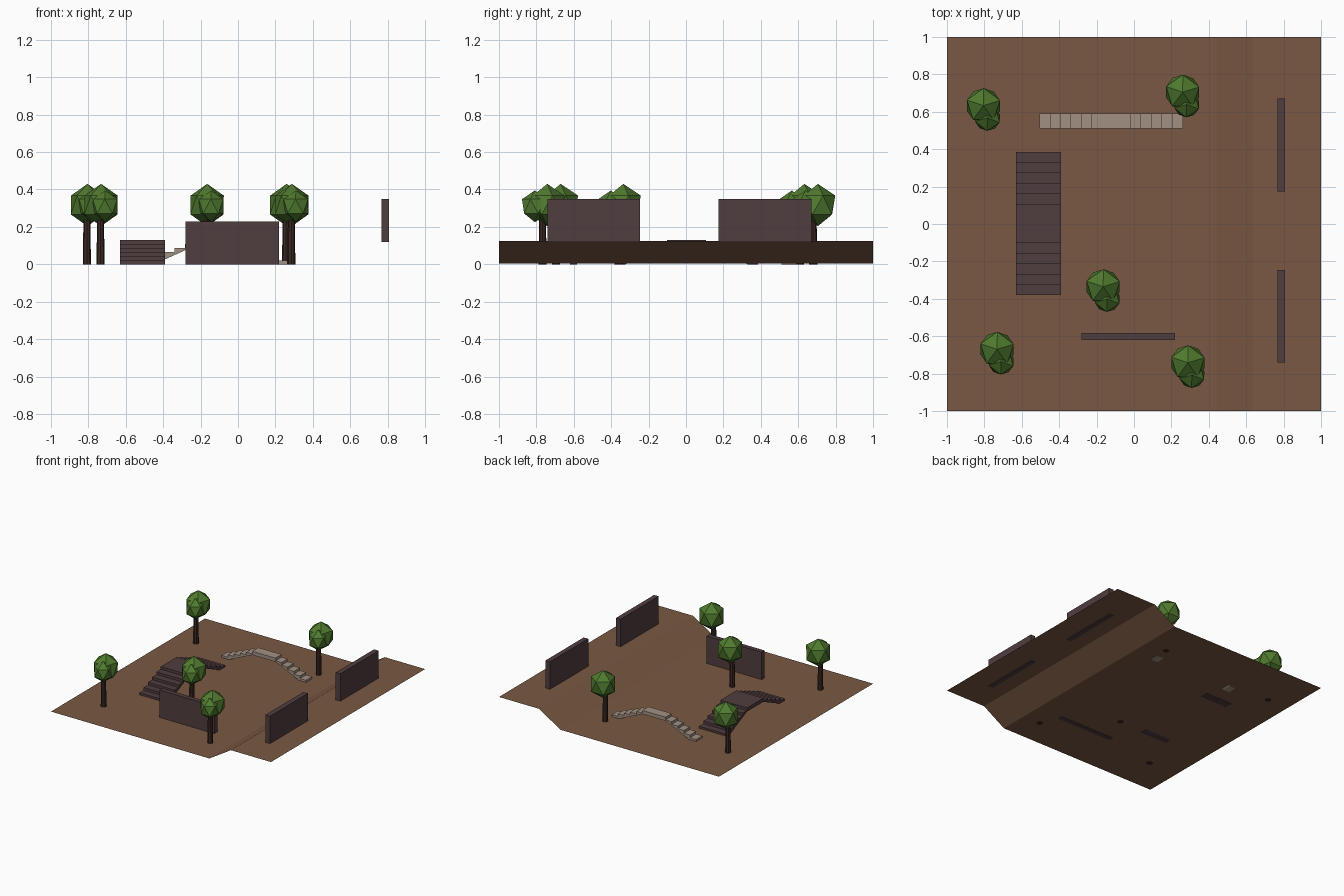
import bpy, bmesh, math
from mathutils import Matrix, Vector

if "Cube" in bpy.data.objects:
    bpy.data.objects.remove(bpy.data.objects["Cube"])


def material(name, rgb):
    m = bpy.data.materials.new(name)
    m.diffuse_color = (*rgb, 1)
    m.use_nodes = True
    m.node_tree.nodes["Principled BSDF"].inputs["Base Color"].default_value = m.diffuse_color
    return m


EARTH = material("earth brown", (0.195, 0.098, 0.056))
WALL = material("dark plum wood", (0.080, 0.047, 0.050))
STONE = material("pale stone", (0.36, 0.28, 0.225))
BARK = material("bark", (0.046, 0.022, 0.016))
LEAF = material("leaf green", (0.080, 0.195, 0.028))


def finish(name, bm, mat):
    me = bpy.data.meshes.new(name)
    bm.to_mesh(me)
    bm.free()
    me.materials.append(mat)
    ob = bpy.data.objects.new(name, me)
    bpy.context.collection.objects.link(ob)
    return ob


def box(name, x0, x1, y0, y1, z0, z1, mat):
    bm = bmesh.new()
    m = Matrix.Translation(((x0 + x1) / 2, (y0 + y1) / 2, (z0 + z1) / 2))
    bmesh.ops.create_cube(bm, size=1, matrix=m @ Matrix.Diagonal((x1 - x0, y1 - y0, z1 - z0, 1)))
    return finish(name, bm, mat)


# Ground: one open sheet with a bank up to a raised terrace
bm = bmesh.new()
profile = [(-1, 0.005), (0.44, 0.005), (0.54, 0.066), (0.635, 0.125), (1, 0.125)]
rows = [(bm.verts.new((x, -1, z)), bm.verts.new((x, 1, z))) for x, z in profile]
for (a, b), (c, d) in zip(rows, rows[1:]):
    bm.faces.new((a, c, d, b))
finish("ground", bm, EARTH)

# Low walls
box("terrace_wall_back", 0.766, 0.808, 0.175, 0.672, 0.12, 0.35, WALL)
box("terrace_wall_front", 0.766, 0.808, -0.74, -0.245, 0.12, 0.35, WALL)
box("front_wall", -0.28, 0.22, -0.621, -0.583, 0, 0.23, WALL)


# Stepped bridge: stair profile with a sloping underside, extruded to its width
def bridge(name, x, y, width, angle, mat):
    half, flat, top, n = 0.383, 0.105, 0.13, 5
    run, rise = (half - flat) / n, top / (n + 1)
    left = [(-half, 0)]
    for i in range(n + 1):
        left.append((-half + i * run, (i + 1) * rise))
        if i < n:
            left.append((-half + (i + 1) * run, (i + 1) * rise))
    under = [(-flat, top - 0.03), (-half + run, 0)]
    outline = left + [(-u, z) for u, z in reversed(left)]
    outline += [(-u, z) for u, z in reversed(under)] + under
    bm = bmesh.new()
    face = bm.faces.new([bm.verts.new((u, -width / 2, z)) for u, z in outline])
    ext = bmesh.ops.extrude_face_region(bm, geom=[face])
    moved = [v for v in ext["geom"] if isinstance(v, bmesh.types.BMVert)]
    bmesh.ops.translate(bm, verts=moved, vec=(0, width, 0))
    bmesh.ops.recalc_face_normals(bm, faces=bm.faces)
    ob = finish(name, bm, mat)
    ob.location = (x, y, 0)
    ob.rotation_euler.z = angle


bridge("wide_bridge", -0.51, 0.003, 0.242, math.pi / 2, WALL)
bridge("narrow_bridge", -0.122, 0.55, 0.08, 0, STONE)


# Trees: slim trunk with two faceted leaf clumps
def clump(bm, centre, radius, height, turn):
    m = Matrix.Translation(Vector(centre)) @ Matrix.Rotation(turn, 4, 'Z')
    bmesh.ops.create_icosphere(bm, subdivisions=1, radius=1,
                               matrix=m @ Matrix.Diagonal((radius, radius, height, 1)))


def tree(i, x, y):
    bm = bmesh.new()
    bmesh.ops.create_cone(bm, cap_ends=True, segments=8, radius1=0.022, radius2=0.018,
                          depth=0.26, matrix=Matrix.Translation((x - 0.003, y - 0.025, 0.13)))
    finish(f"trunk_{i}", bm, BARK)
    bm = bmesh.new()
    clump(bm, (x, y, 0.317), 0.104, 0.113, 0.3)
    clump(bm, (x + 0.022, y - 0.066, 0.310), 0.077, 0.085, 0.9)
    finish(f"crown_{i}", bm, LEAF)


for i, (x, y) in enumerate([(-0.805, 0.633), (0.26, 0.705), (-0.165, -0.335),
                            (-0.732, -0.67), (0.288, -0.742)]):
    tree(i + 1, x, y)
